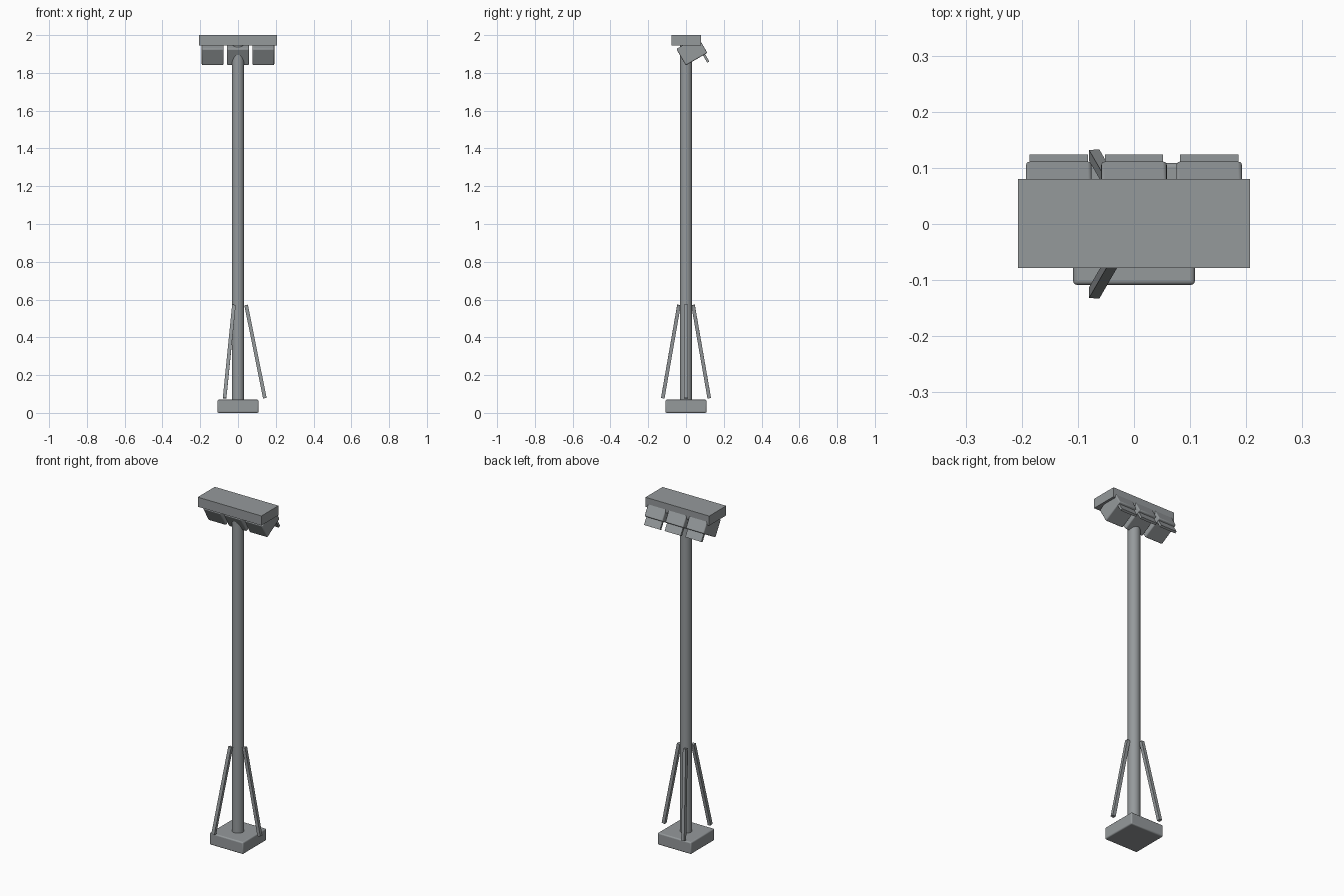
import bpy, math
from mathutils import Vector, Matrix

cube = bpy.data.objects.get("Cube")
if cube:
    bpy.data.objects.remove(cube, do_unlink=True)

steel = bpy.data.materials.new("steel_grey")
steel.use_nodes = True
GREY = (0.30, 0.32, 0.33, 1)
steel.diffuse_color = GREY
steel.node_tree.nodes["Principled BSDF"].inputs["Base Color"].default_value = GREY


def finish(name, bevel=0):
    ob = bpy.context.object
    ob.name = name
    ob.data.materials.append(steel)
    if bevel:
        mod = ob.modifiers.new("soft_edges", 'BEVEL')
        mod.width = bevel
        mod.segments = 3
        bpy.ops.object.shade_smooth_by_angle(angle=math.radians(40))
    return ob


def box(name, centre, size, rotation=(0, 0, 0), bevel=0):
    bpy.ops.mesh.primitive_cube_add(size=1, location=centre, rotation=rotation)
    bpy.context.object.scale = size
    bpy.ops.object.transform_apply(location=False, rotation=False, scale=True)
    return finish(name, bevel)


# Base block and mast
box("base", (0, 0, 0.035), (0.217, 0.217, 0.07), bevel=0.007)
bpy.ops.mesh.primitive_cylinder_add(vertices=32, radius=0.033, depth=1.9,
                                    location=(0, 0, 1.0))
finish("mast")
bpy.ops.object.shade_smooth_by_angle(angle=math.radians(40))

# Three splayed braces around the mast
for i in range(3):
    a = math.radians(120 * i)
    out = Vector((math.cos(a), math.sin(a), 0))
    low = out * 0.142 + Vector((0, 0, 0.078))
    high = out * 0.043 + Vector((0, 0, 0.571))
    axis = high - low
    turn = Vector((0, 0, 1)).rotation_difference(axis).to_euler()
    box(f"brace_{i + 1}", (low + high) / 2, (0.019, 0.019, axis.length), turn)

# Flat canopy on top
box("canopy", (0, 0.001, 1.972), (0.413, 0.158, 0.056))

# Tilted lamp housings, each with a plate hanging at the back edge
TILT = math.radians(30)
pivot = Vector((0, 0.031, 1.916))
turn = Matrix.Rotation(TILT, 3, 'X')
for side, x in (("right", -0.134), ("middle", 0), ("left", 0.134)):
    at = pivot + Vector((x, 0, 0))
    box(f"lamp_housing_{side}", at, (0.117, 0.132, 0.1), (TILT, 0, 0), bevel=0.006)
    box(f"lamp_plate_{side}", at + turn @ Vector((0, 0.046, -0.06)),
        (0.104, 0.013, 0.07), (TILT, 0, 0))
